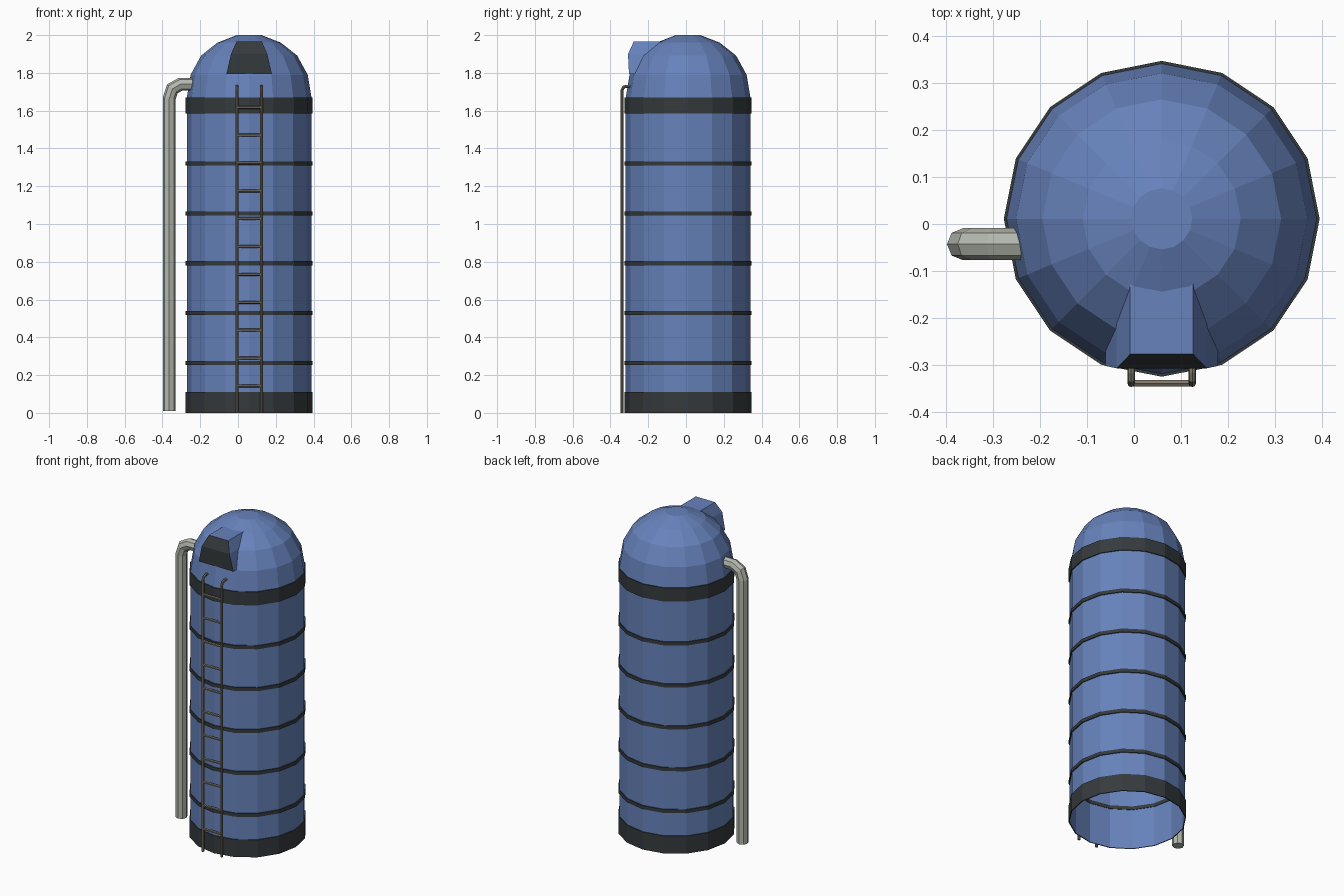
import bpy, bmesh, math
from mathutils import Vector

if "Cube" in bpy.data.objects:
    bpy.data.objects.remove(bpy.data.objects["Cube"])

CX, CY, SIDES = 0.059, 0.011, 16


def material(name, rgb):
    m = bpy.data.materials.new(name)
    m.diffuse_color = (*rgb, 1)
    m.use_nodes = True
    m.node_tree.nodes["Principled BSDF"].inputs["Base Color"].default_value = m.diffuse_color
    return m


BLUE = material("silo blue", (0.135, 0.225, 0.50))
DARK = material("dark bands", (0.036, 0.043, 0.047))
PIPE = material("pale grey", (0.45, 0.48, 0.42))
STEEL = material("ladder brown grey", (0.21, 0.19, 0.145))


def finish(name, bm, *mats):
    bmesh.ops.recalc_face_normals(bm, faces=bm.faces[:])
    me = bpy.data.meshes.new(name)
    bm.to_mesh(me)
    bm.free()
    for m in mats:
        me.materials.append(m)
    ob = bpy.data.objects.new(name, me)
    bpy.context.collection.objects.link(ob)
    return ob


def skin(bm, rings, closed=False):
    """Bridge consecutive rings of vertices with quads."""
    n = len(rings[0])
    pairs = list(zip(rings, rings[1:]))
    if closed:
        pairs.append((rings[-1], rings[0]))
    for a, b in pairs:
        for i in range(n):
            j = (i + 1) % n
            bm.faces.new((a[i], a[j], b[j], b[i]))


def lathe(name, profile, mat, closed=False, cap=False):
    bm = bmesh.new()
    rings = []
    for r, z in profile:
        rings.append([bm.verts.new((CX + r * math.cos(2 * math.pi * i / SIDES),
                                    CY + r * math.sin(2 * math.pi * i / SIDES), z))
                      for i in range(SIDES)])
    skin(bm, rings, closed)
    if cap:
        bm.faces.new(rings[-1])
    return finish(name, bm, mat)


def sweep(name, path, radius, sides, side_axis, mat):
    """Tube along a path lying in a plane whose normal is side_axis."""
    bm = bmesh.new()
    pts = [Vector(p) for p in path]
    b = Vector(side_axis)
    rings = []
    for k, p in enumerate(pts):
        d0 = (p - pts[max(k - 1, 0)]).normalized()
        d1 = (pts[min(k + 1, len(pts) - 1)] - p).normalized()
        t = (d0 + d1).normalized()
        miter = 1 / max(t.dot(d1 if k < len(pts) - 1 else d0), 0.5)
        n = b.cross(t)
        rings.append([bm.verts.new(p + radius * (n * miter * math.cos(a) + b * math.sin(a)))
                      for a in (2 * math.pi * i / sides for i in range(sides))])
    skin(bm, rings)
    bm.faces.new(rings[0])
    bm.faces.new(rings[-1])
    return finish(name, bm, mat)


# Tank wall with faceted dome, open at the bottom
lathe("silo_body", [(0.33, 0), (0.33, 1.67), (0.31, 1.79), (0.254, 1.892),
                    (0.168, 1.96), (0.065, 2.0)], BLUE, cap=True)


# Dark bands
def band(name, z0, z1, inner):
    lathe(name, [(inner, z0), (0.336, z0), (0.336, z1), (inner, z1)], DARK, closed=True)


band("base_band", 0.0, 0.11, 0.3305)
band("top_band", 1.585, 1.67, 0.3285)
for i in range(5):
    z = 0.265 + i * 0.2637
    band(f"hoop_{i + 1}", z - 0.011, z + 0.011, 0.327)

# Roof hatch: profile across the front pushed back into the dome
bm = bmesh.new()
half = [(0.067, -0.277, 1.965), (0.096, -0.307, 1.90), (0.12, -0.302, 1.795)]
loop = [(CX + x, y, z) for x, y, z in half] + [(CX - x, y, z) for x, y, z in reversed(half)]
front = [bm.verts.new(p) for p in loop]
back = [bm.verts.new((x, -0.12, z)) for x, y, z in loop]
skin(bm, [front, back])
dark_faces = [bm.faces.new((front[0], front[1], front[4], front[5])),
              bm.faces.new((front[1], front[2], front[3], front[4]))]
for f in dark_faces:
    f.material_index = 1
bm.faces.new(back)
finish("roof_hatch", bm, BLUE, DARK)

# Filling pipe
PY = -0.043
sweep("fill_pipe", [(-0.364, PY, 0.01), (-0.364, PY, 1.665), (-0.347, PY, 1.716),
                    (-0.304, PY, 1.74), (-0.235, PY, 1.74)], 0.034, 8, (0, 1, 0), PIPE)

# Ladder
for side, x in (("left", CX - 0.065), ("right", CX + 0.065)):
    sweep(f"ladder_rail_{side}", [(x, -0.339, 0), (x, -0.339, 1.708), (x, -0.331, 1.724),
                                  (x, -0.316, 1.729), (x, -0.29, 1.729)],
          0.008, 8, (1, 0, 0), STEEL)
for i in range(11):
    z = 0.143 + i * 0.1475
    sweep(f"ladder_rung_{i + 1}", [(CX - 0.065, -0.339, z), (CX + 0.065, -0.339, z)],
          0.008, 6, (0, 1, 0), STEEL)
